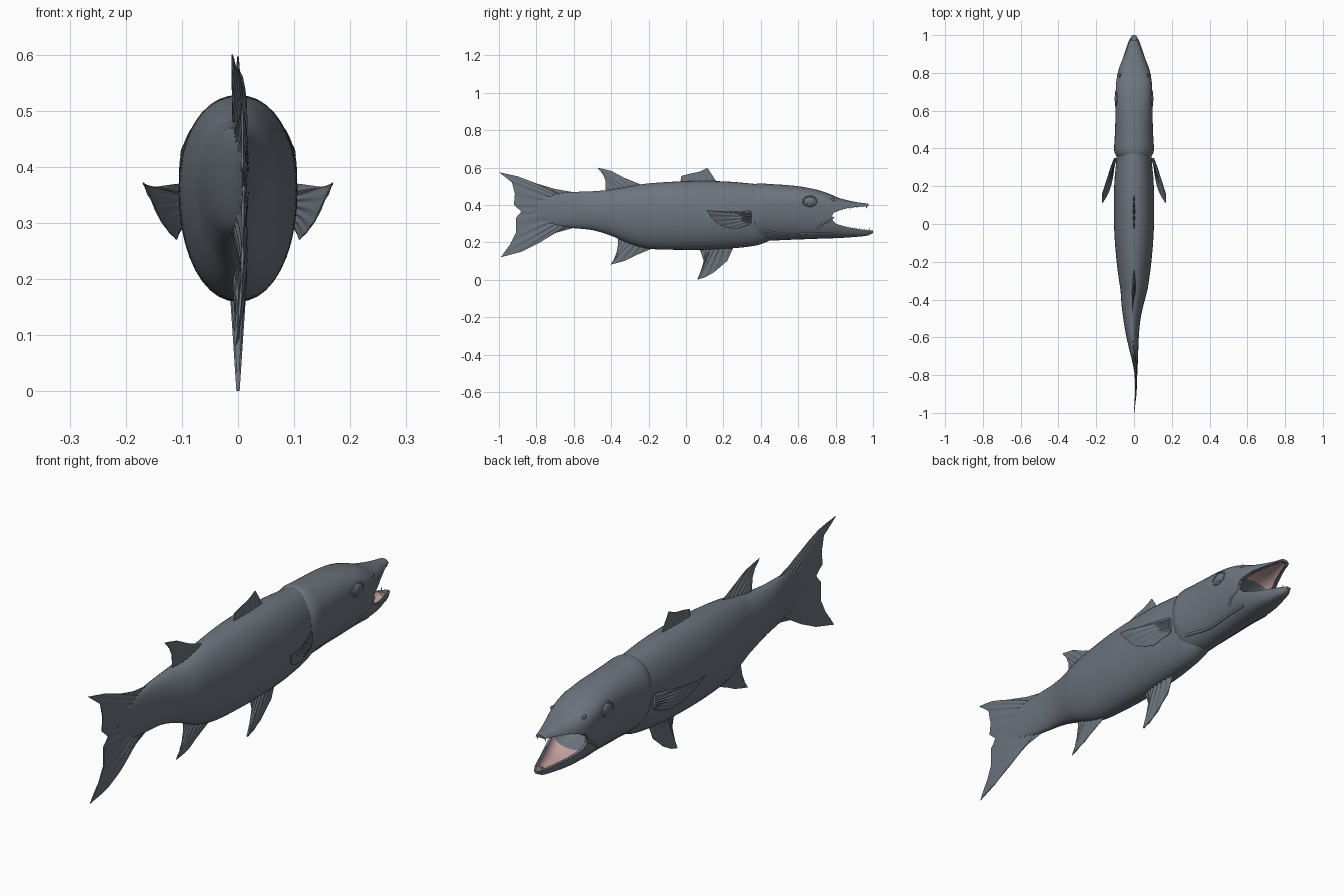
import bpy, bmesh
from math import sin, cos, pi, copysign
from mathutils import Vector, Matrix

old = bpy.data.objects.get("Cube")
if old:
    bpy.data.objects.remove(old, do_unlink=True)


def material(name, rgb):
    m = bpy.data.materials.new(name)
    m.use_nodes = True
    m.diffuse_color = (*rgb, 1)
    node = m.node_tree.nodes["Principled BSDF"]
    node.inputs["Base Color"].default_value = (*rgb, 1)
    node.inputs["Roughness"].default_value = 0.6
    return m


GREY = material("slate grey skin", (0.15, 0.175, 0.205))
PINK = material("mouth pink", (0.56, 0.36, 0.36))
IVORY = material("tooth ivory", (0.7, 0.66, 0.58))


def finish(bm, name, mats=(GREY,), angle=0.8):
    bmesh.ops.recalc_face_normals(bm, faces=bm.faces)
    mesh = bpy.data.meshes.new(name)
    bm.to_mesh(mesh)
    bm.free()
    for m in mats:
        mesh.materials.append(m)
    ob = bpy.data.objects.new(name, mesh)
    bpy.context.collection.objects.link(ob)
    smooth(ob, angle)
    return ob


def smooth(ob, angle=0.8):
    bpy.ops.object.select_all(action="DESELECT")
    ob.select_set(True)
    bpy.context.view_layer.objects.active = ob
    bpy.ops.object.shade_smooth_by_angle(angle=angle)


def skin(rings):
    """Bridge closed rings of points and cap both ends."""
    bm = bmesh.new()
    rows = [[bm.verts.new(p) for p in r] for r in rings]
    n = len(rows[0])
    for a, b in zip(rows, rows[1:]):
        for i in range(n):
            j = (i + 1) % n
            bm.faces.new((a[i], a[j], b[j], b[i]))
    bm.faces.new(rows[0])
    bm.faces.new(rows[-1])
    return bm


def spline(pts, steps):
    """Catmull-Rom samples through tuples of any size."""
    v = [Vector(p) for p in pts]
    v = [2 * v[0] - v[1]] + v + [2 * v[-1] - v[-2]]
    out = []
    for a, b, c, d in zip(v, v[1:], v[2:], v[3:]):
        for k in range(steps):
            t = k / steps
            out.append(0.5 * (2 * b + (c - a) * t + (2 * a - 5 * b + 4 * c - d) * t * t
                              + (3 * b - a - 3 * c + d) * t ** 3))
    return out + [v[-2]]


def linear(pts, u):
    f = u * (len(pts) - 1)
    i = min(int(f), len(pts) - 2)
    return Vector(pts[i]).lerp(Vector(pts[i + 1]), f - i)


def bend(y):
    t = (-0.35 - y) / 0.65
    return -0.011 * sin(2 * pi * t) if t > 0 else 0


def section(s, n=40):
    """Egg-shaped ring from (y, top, bottom, half width, widest z, squareness)."""
    y, top, bot, w, mid, e = s
    ring = []
    for k in range(n):
        c, d = cos(2 * pi * k / n), sin(2 * pi * k / n)
        h = top - mid if d > 0 else mid - bot
        ring.append((bend(y) + w * copysign(abs(c) ** (2 / e), c), y,
                     mid + h * copysign(abs(d) ** (2 / e), d)))
    return ring


def loft(name, stations, steps=5, mats=(GREY,)):
    return finish(skin([section(s) for s in spline(stations, steps)]), name, mats)


# Body
loft("body", [
    (-0.82, 0.42, 0.33, 0.004, 0.375, 2), (-0.72, 0.455, 0.295, 0.016, 0.375, 2),
    (-0.62, 0.468, 0.278, 0.03, 0.375, 2), (-0.5, 0.473, 0.265, 0.046, 0.375, 2),
    (-0.4, 0.482, 0.235, 0.063, 0.37, 2), (-0.3, 0.5, 0.192, 0.079, 0.37, 2),
    (-0.2, 0.515, 0.166, 0.092, 0.36, 2), (-0.05, 0.525, 0.16, 0.104, 0.36, 2.1),
    (0.1, 0.528, 0.16, 0.106, 0.36, 2.1), (0.22, 0.525, 0.166, 0.104, 0.36, 2.1),
    (0.32, 0.517, 0.175, 0.095, 0.37, 2.1), (0.4, 0.508, 0.19, 0.086, 0.37, 2.1),
    (0.48, 0.49, 0.225, 0.07, 0.37, 2)])

# Head with both jaws, opened by two cutters
HEAD = [
    (0.355, 0.505, 0.235, 0.092, 0.38, 2.1), (0.39, 0.515, 0.213, 0.105, 0.385, 2.1),
    (0.46, 0.511, 0.21, 0.102, 0.395, 2.1), (0.54, 0.506, 0.213, 0.099, 0.405, 2.1),
    (0.62, 0.497, 0.216, 0.098, 0.41, 2.2), (0.7, 0.481, 0.219, 0.097, 0.41, 2.3),
    (0.76, 0.462, 0.221, 0.093, 0.39, 2.5), (0.82, 0.437, 0.223, 0.081, 0.36, 2.7),
    (0.88, 0.421, 0.227, 0.062, 0.335, 3), (0.93, 0.412, 0.231, 0.045, 0.325, 3),
    (0.97, 0.407, 0.236, 0.031, 0.32, 3), (1.0, 0.395, 0.25, 0.014, 0.32, 3)]
head = loft("head", HEAD, 5, (GREY, PINK))
SURFACE = spline(HEAD, 12)


def side_x(y, z):
    """Half width of the head at a height."""
    _, top, bot, w, mid, e = min(SURFACE, key=lambda s: abs(s[0] - y))
    h = (z - mid) / (top - mid if z > mid else bot - mid)
    return w * max(0, 1 - min(1, abs(h)) ** e) ** (1 / e)


UPPER = [(0.79, 0.358), (0.85, 0.381), (0.91, 0.389), (0.975, 0.393)]
LOWER = [(0.8, 0.3), (0.86, 0.281), (0.92, 0.271), (0.99, 0.262)]
outline = [(0.775, 0.33)] + UPPER + [(0.975, 0.6), (1.1, 0.6), (1.1, 0.262)] + LOWER[::-1]
gape = finish(skin([[(x, y, z) for y, z in outline] for x in (-0.2, 0.2)]),
              "gape_cutter", (GREY, PINK))
pocket = loft("mouth_cutter", [
    (0.7, 0.36, 0.3, 0.05, 0.33, 2.5), (0.76, 0.385, 0.275, 0.076, 0.33, 2.5),
    (0.82, 0.4, 0.255, 0.068, 0.33, 3), (0.88, 0.402, 0.248, 0.05, 0.33, 3),
    (0.93, 0.4, 0.247, 0.034, 0.33, 3), (0.965, 0.397, 0.251, 0.02, 0.33, 3)],
    4, (GREY, PINK))
for p in pocket.data.polygons:
    p.material_index = 1 if p.center.y > 0.775 else 0
for cutter in (gape, pocket):
    cutter.hide_render = True
    mod = head.modifiers.new("cut", "BOOLEAN")
    mod.operation, mod.solver, mod.object = "DIFFERENCE", "EXACT", cutter
bpy.context.view_layer.update()
cut = bpy.data.meshes.new_from_object(head.evaluated_get(bpy.context.evaluated_depsgraph_get()))
head.modifiers.clear()
head.data = cut
for cutter in (gape, pocket):
    bpy.data.objects.remove(cutter, do_unlink=True)
smooth(head, 0.7)


# Fins: rays fanned from a base line to an outer edge
def fin(name, base, edge, thick, place, rays, n=64, m=6):
    rings = []
    for i in range(n + 1):
        u = i / n
        a, b = linear(base, u), linear(edge, u)
        ripple = (0.75 + 0.25 * cos(2 * pi * rays * u)) * max(0.15, sin(pi * u)) ** 0.5
        near, far = [], []
        for j in range(m + 1):
            s = j / m
            y, z = a.lerp(b, s)
            t = thick * ripple * (1 - 0.8 * s)
            x = place(y, z)
            near.append((x + t, y, z))
            far.append((x - t, y, z))
        rings.append(near + far[::-1])
    return finish(skin(rings), name, angle=1.0)


def centre(y, z):
    return bend(y)


fin("front_dorsal_fin", [(0.16, 0.515), (-0.03, 0.515)],
    [(0.16, 0.528), (0.14, 0.56), (0.115, 0.598), (0.07, 0.577), (0.02, 0.567),
     (-0.025, 0.555), (-0.03, 0.52)], 0.008, centre, 6)
fin("rear_dorsal_fin", [(-0.23, 0.5), (-0.42, 0.465)],
    [(-0.23, 0.505), (-0.33, 0.545), (-0.4, 0.582), (-0.475, 0.6), (-0.445, 0.565),
     (-0.43, 0.53), (-0.43, 0.475)], 0.01, centre, 7)
fin("anal_fin", [(-0.19, 0.175), (-0.37, 0.235)],
    [(-0.19, 0.163), (-0.27, 0.13), (-0.33, 0.1), (-0.405, 0.08), (-0.385, 0.11),
     (-0.37, 0.15), (-0.36, 0.21)], 0.011, centre, 7)
fin("pelvic_fin", [(0.25, 0.18), (0.08, 0.175)],
    [(0.25, 0.165), (0.22, 0.1), (0.15, 0.04), (0.1, 0.012), (0.06, 0.0),
     (0.08, 0.05), (0.095, 0.1), (0.075, 0.16)], 0.015, centre, 7)
fin("tail_fin", [(-0.6, 0.46), (-0.66, 0.375), (-0.6, 0.285)],
    [(-0.6, 0.468), (-0.7, 0.485), (-0.8, 0.515), (-0.9, 0.553), (-1.0, 0.575),
     (-0.93, 0.52), (-0.915, 0.46), (-0.92, 0.4), (-0.88, 0.365), (-0.91, 0.33),
     (-0.91, 0.25), (-0.94, 0.19), (-0.99, 0.12), (-0.88, 0.15), (-0.78, 0.2),
     (-0.7, 0.25), (-0.6, 0.277)], 0.013, centre, 14, n=96)


# Primitive helpers
def ball(name, loc, scale):
    bm = bmesh.new()
    bmesh.ops.create_uvsphere(bm, u_segments=20, v_segments=12, radius=1,
                              matrix=Matrix.Translation(loc) @ Matrix.Diagonal((*scale, 1)))
    finish(bm, name)


def tube(name, pts, radius, closed=False):
    cu = bpy.data.curves.new(name, "CURVE")
    cu.dimensions, cu.bevel_depth, cu.bevel_resolution = "3D", radius, 3
    sp = cu.splines.new("POLY")
    sp.points.add(len(pts) - 1)
    for q, p in zip(sp.points, pts):
        q.co = (*p, 1)
    sp.use_cyclic_u = closed
    cu.use_fill_caps = True
    cu.materials.append(GREY)
    bpy.context.collection.objects.link(bpy.data.objects.new(name, cu))


teeth = bmesh.new()
for side, tag in ((1, "left"), (-1, "right")):
    # Pectoral fin, flaring away from the flank
    def flare(y, z):
        u = min(1, max(0, (0.36 - y) / 0.2))
        return side * (0.092 + 0.076 * u ** 0.8 * (0.4 + 0.6 * (z - 0.27) / 0.1))
    fin(tag + "_pectoral_fin", [(0.35, 0.365), (0.35, 0.3)],
        [(0.34, 0.37), (0.22, 0.364), (0.11, 0.372), (0.13, 0.34), (0.16, 0.305),
         (0.2, 0.283), (0.26, 0.27), (0.34, 0.29)], 0.009, flare, 8)
    # Eye, socket rim and nostril
    ball(tag + "_eye", (side * 0.09, 0.662, 0.42), (0.013, 0.032, 0.023))
    rim = []
    for k in range(28):
        y, z = 0.662 + 0.036 * cos(pi * k / 14), 0.42 + 0.027 * sin(pi * k / 14)
        rim.append((side * (side_x(y, z) - 0.001), y, z))
    tube(tag + "_eye_rim", rim, 0.004, True)
    ball(tag + "_nostril", (side * side_x(0.785, 0.428), 0.785, 0.428), (0.006, 0.013, 0.008))
    # Jaw and cheek folds
    for part, path in (("jaw_fold", [(0.42, 0.26), (0.55, 0.245), (0.68, 0.25), (0.78, 0.25)]),
                       ("cheek_fold", [(0.79, 0.335), (0.76, 0.315), (0.73, 0.3), (0.7, 0.275)])):
        tube(tag + "_" + part, [(side * (side_x(y, z) - 0.003), y, z)
                                for y, z in spline(path, 6)], 0.006)
    # Teeth along each rim, with a fang at each tip
    for line, way, count in ((UPPER, -1, 11), (LOWER, 1, 12)):
        for k in range(count):
            y, z = linear(line, 0.25 + 0.7 * k / (count - 1))
            size = 0.02 if k == count - 1 else 0.009
            x = side * max(0.006, side_x(y, z) - 0.007)
            mat = Matrix.Translation((x, y, z + way * size * 0.35))
            if way < 0:
                mat = mat @ Matrix.Rotation(pi, 4, "X")
            bmesh.ops.create_cone(teeth, cap_ends=True, segments=6, radius1=size * 0.22,
                                  radius2=0, depth=size, matrix=mat)
finish(teeth, "teeth", (IVORY,))
